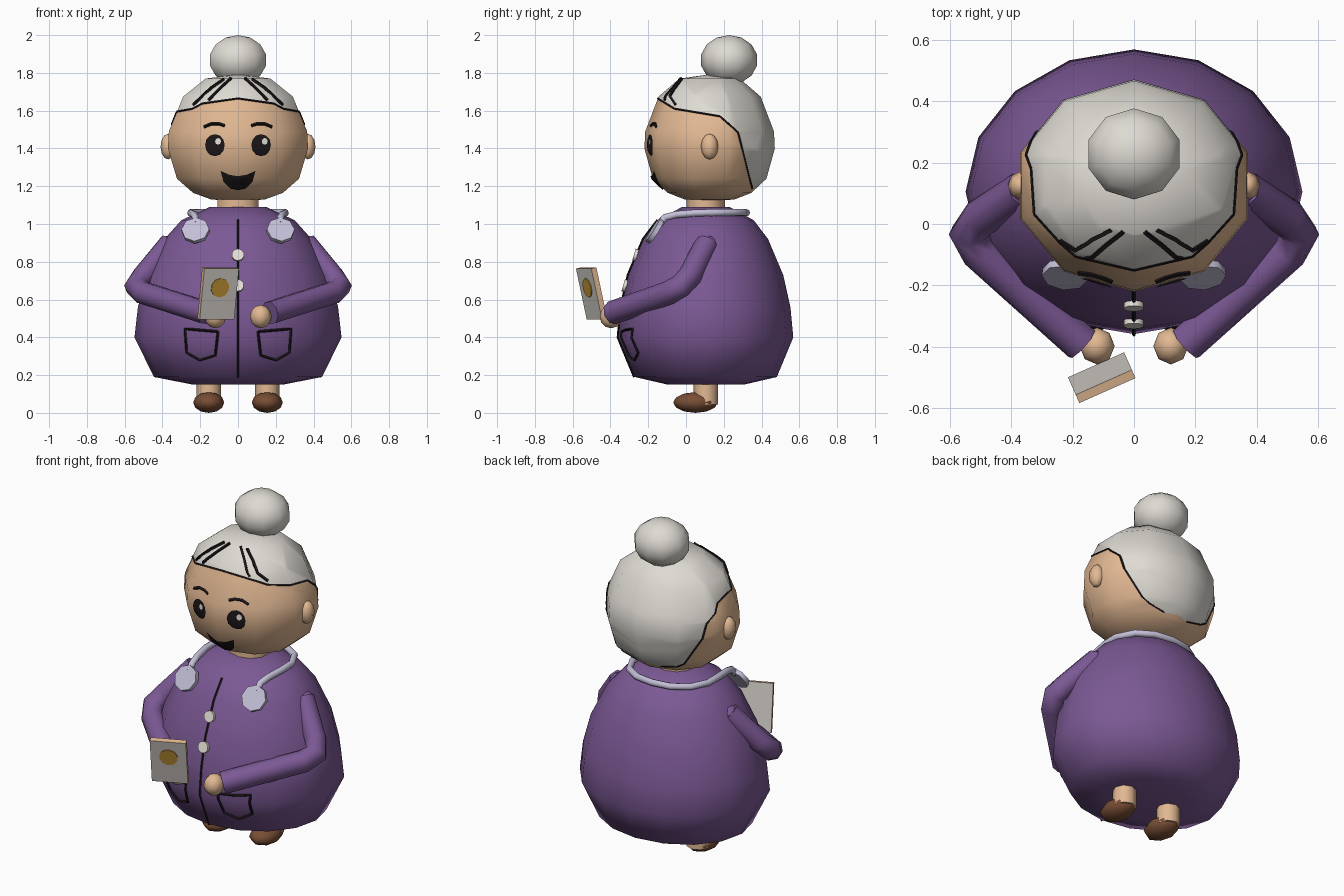
import bpy, bmesh, math
from mathutils import Vector, Matrix
from mathutils.bvhtree import BVHTree

cube = bpy.data.objects.get("Cube")
if cube:
    bpy.data.objects.remove(cube)


def material(name, *rgb):
    m = bpy.data.materials.new(name)
    m.use_nodes = True
    m.diffuse_color = (*rgb, 1)
    bsdf = next(n for n in m.node_tree.nodes if n.type == 'BSDF_PRINCIPLED')
    bsdf.inputs["Base Color"].default_value = (*rgb, 1)
    bsdf.inputs["Roughness"].default_value = 0.8
    return m


PURPLE = material("purple cloth", .20, .10, .30)
SKIN = material("skin", .76, .48, .29)
HAIR = material("silver hair", .73, .70, .65)
SHOE = material("brown leather", .19, .075, .035)
LAVENDER = material("lavender grey", .55, .52, .68)
COVER = material("book grey", .60, .57, .53)
GOLD = material("gold", .51, .28, .035)
DARK = material("near black", .012, .008, .009)
CREAM = material("cream", .78, .74, .68)
parts = []


def finish(name, bm, *mats):
    mesh = bpy.data.meshes.new(name)
    bmesh.ops.recalc_face_normals(bm, faces=bm.faces)
    bm.to_mesh(mesh)
    for m in mats:
        mesh.materials.append(m)
    ob = bpy.data.objects.new(name, mesh)
    bpy.context.collection.objects.link(ob)
    parts.append(ob)
    return ob


def lathe(profile, n, cy, ratio):
    """Elliptical turned solid from (radius, z) pairs."""
    bm = bmesh.new()
    rings = []
    for r, z in profile:
        angles = [2 * math.pi * i / n for i in range(n)]
        rings.append([bm.verts.new((r * math.sin(a), cy + r * ratio * math.cos(a), z)) for a in angles])
    for lo, hi in zip(rings, rings[1:]):
        for i in range(n):
            j = (i + 1) % n
            bm.faces.new((lo[i], lo[j], hi[j], hi[i]))
    bmesh.ops.remove_doubles(bm, verts=bm.verts, dist=1e-5)
    bmesh.ops.holes_fill(bm, edges=[e for e in bm.edges if e.is_boundary], sides=0)
    bmesh.ops.recalc_face_normals(bm, faces=bm.faces)
    return bm


def ball(name, loc, size, mat, segs=8, rings=6):
    bm = bmesh.new()
    bmesh.ops.create_uvsphere(bm, u_segments=segs, v_segments=rings, radius=1,
                              matrix=Matrix.Translation(loc) @ Matrix.Diagonal((*size, 1)))
    return finish(name, bm, mat)


def disc(name, loc, normal, r, depth, mat, n=10):
    rot = Vector(normal).to_track_quat('Z', 'Y').to_matrix().to_4x4()
    bm = bmesh.new()
    bmesh.ops.create_cone(bm, cap_ends=True, segments=n, radius1=r, radius2=r, depth=depth,
                          matrix=Matrix.Translation(loc) @ rot)
    return finish(name, bm, mat)


def tube(name, paths, r, mat, res=0):
    curve = bpy.data.curves.new(name, 'CURVE')
    curve.dimensions = '3D'
    curve.bevel_depth, curve.bevel_resolution, curve.use_fill_caps = r, res, True
    for path in paths:
        sp = curve.splines.new('POLY')
        sp.points.add(len(path) - 1)
        for p, co in zip(sp.points, path):
            p.co = (*co, 1)
    curve.materials.append(mat)
    ob = bpy.data.objects.new(name, curve)
    bpy.context.collection.objects.link(ob)
    bpy.ops.object.select_all(action='DESELECT')
    ob.select_set(True)
    bpy.context.view_layer.objects.active = ob
    bpy.ops.object.convert(target='MESH')
    parts.append(bpy.context.view_layer.objects.active)


def project(tree, x, z, lift):
    hit, normal, *_ = tree.ray_cast(Vector((x, -3, z)), Vector((0, 1, 0)))
    if hit is None:
        return None
    return hit + normal * lift


def stroke(name, tree, lines, r):
    """Drawn lines laid on the front of a surface."""
    paths = []
    for line in lines:
        pts = []
        for (x0, z0), (x1, z1) in zip(line, line[1:]):
            pts += [project(tree, x0 + (x1 - x0) * t / 8, z0 + (z1 - z0) * t / 8, .003) for t in range(9)]
        paths.append([p for i, p in enumerate(pts) if p and (i == 0 or p != pts[i - 1])])
    tube(name, paths, r, DARK)


def decal(name, tree, cx, cz, outline, mat, lift):
    """Filled patch laid on the front of a surface."""
    bm = bmesh.new()
    n = len(outline)
    rings = [[bm.verts.new(project(tree, cx + x * s, cz + z * s, lift)) for x, z in outline]
             for s in (1, .7, .35)]
    for a, b in zip(rings, rings[1:]):
        for i in range(n):
            bm.faces.new((a[i], a[(i + 1) % n], b[(i + 1) % n], b[i]))
    mid = bm.verts.new(project(tree, cx, cz, lift))
    for i in range(n):
        bm.faces.new((rings[-1][i], rings[-1][(i + 1) % n], mid))
    finish(name, bm, mat)


def oval(rx, rz, n=12):
    return [(rx * math.cos(2 * math.pi * i / n), rz * math.sin(2 * math.pi * i / n)) for i in range(n)]


def both(line):
    return [line, [(-x, *rest) for x, *rest in line]]


# Gown
bm = lathe([(.24, .15), (.445, .19), (.548, .40), (.53, .56), (.485, .73), (.39, .92), (.30, 1.02), (.15, 1.09)],
           16, .105, .845)
gown_tree = BVHTree.FromBMesh(bm)
finish("gown", bm, PURPLE)
finish("neck", lathe([(.115, 1.06), (.115, 1.17)], 10, .105, .88), SKIN)

# Head, cut along the hairline given as (y, z)
bm = lathe([(0, 1.12), (.15, 1.13), (.25, 1.165), (.34, 1.24), (.39, 1.40), (.385, 1.49), (.305, 1.675),
            (.18, 1.77), (0, 1.792)], 10, .125, .885)
head_tree = BVHTree.FromBMesh(bm)
hairline = [(-.15, 1.665), (-.06, 1.61), (.18, 1.57), (.275, 1.485), (.355, 1.17)]
nape = 1.19
cuts = [((0, a[0], a[1]), (0, a[1] - b[1], b[0] - a[0])) for a, b in zip(hairline, hairline[1:])]
for co, no in cuts + [((0, 0, nape), (0, 0, 1))]:
    bmesh.ops.bisect_plane(bm, geom=bm.verts[:] + bm.edges[:] + bm.faces[:], plane_co=co, plane_no=no)


def line_height(y):
    for (y0, z0), (y1, z1) in zip(hairline, hairline[1:]):
        if y <= y1:
            return z0 + (z1 - z0) * (y - y0) / (y1 - y0)
    return 0


for f in bm.faces:
    c = f.calc_center_median()
    f.material_index = int(c.z > nape and c.z > line_height(c.y))
edges = [e for e in bm.edges if len({f.material_index for f in e.link_faces}) > 1]
border = [[v.co.copy() for v in e.verts] for e in edges if min(v.co.z for v in e.verts) > nape - .01
          and max(v.co.z for v in e.verts) > nape + .02]
finish("head", bm, SKIN, HAIR)
tube("hairline", border, .006, DARK)
ball("hair_bun", (0, .228, 1.868), (.16, .152, .132), HAIR, 10, 7)
stroke("hair_strands", head_tree, both([(.235, 1.63), (.14, 1.72), (.075, 1.765)])
       + both([(.155, 1.655), (.09, 1.72), (.035, 1.77)]), .009)

# Face
mouth = [(-.09, .05), (-.045, .03), (0, .022), (.045, .03), (.09, .05), (.075, -.005), (.04, -.04),
         (0, -.048), (-.04, -.04), (-.075, -.005)]
decal("mouth", head_tree, 0, 1.233, mouth, DARK, .008)
stroke("eyebrows", head_tree, both([(.18, 1.513), (.14, 1.53), (.10, 1.53), (.07, 1.52)]), .009)
for side, s in (("left", 1), ("right", -1)):
    decal(side + "_eye", head_tree, s * .12, 1.418, oval(.052, .057), DARK, .008)
    decal(side + "_eye_glint", head_tree, s * .12 + .018, 1.437, oval(.016, .018, 8), CREAM, .013)

# Gown details
stroke("front_seam", gown_tree, [[(0, 1.02), (0, .92), (0, .73), (0, .56), (0, .4), (0, .19)]], .006)
stroke("pockets", gown_tree, both([(.105, .43), (.28, .445), (.27, .32), (.20, .28), (.12, .305), (.105, .43)]), .007)
for name, z in (("upper_button", .833), ("lower_button", .672)):
    disc(name, project(gown_tree, 0, z, .006), (0, -1, .3), .033, .018, CREAM)

# Limbs and ears
for side, s in (("left", 1), ("right", -1)):
    arm = [(.36, .11, .895), (.50, .02, .725), (.54, -.03, .67), (.50, -.095, .635), (.17, -.39, .53)]
    tube(side + "_arm", [[(s * x, y, z) for x, y, z in arm]], .063, PURPLE, 2)
    ball(side + "_shoulder", (s * .36, .11, .895), (.06, .06, .045), PURPLE)
    ball(side + "_hand", (s * .12, -.397, .51), (.057, .06, .062), SKIN)
    ball(side + "_ear", (s * .37, .125, 1.41), (.04, .046, .068), SKIN)
    disc(side + "_leg", (s * .155, .105, .13), (0, 0, 1), .065, .17, SKIN, 8)
    ball(side + "_shoe", (s * .155, .05, .055), (.082, .118, .055), SHOE)
    disc(side + "_collar_disc", (s * .225, -.165, .965), (s * .1, -.85, .53), .074, .026, LAVENDER, 8)

# Tube draped round the neck
drape = [(.225, -.14, 1.0), (.225, -.11, 1.035), (.235, -.05, 1.05), (.25, .05, 1.058), (.25, .15, 1.06),
         (.20, .25, 1.06), (.11, .305, 1.06)]
tube("neck_tube", [drape + [(0, .32, 1.06)] + [(-x, y, z) for x, y, z in reversed(drape)]], .019, LAVENDER, 2)

# Book: tan page edges, grey covers, gold emblem
pose = Matrix.Translation((-.105, -.50, .632)) @ Matrix.Rotation(math.radians(24), 4, 'Z') \
    @ Matrix.Rotation(math.radians(13), 4, 'X')
bm = bmesh.new()
bmesh.ops.create_cube(bm, size=1, matrix=Matrix.Diagonal((.20, .03, .277, 1)))
for f in bm.faces:
    f.material_index = int(abs(f.normal.y) > .5)
bm.transform(pose)
finish("book", bm, SKIN, COVER)
disc("book_emblem", pose @ Vector((0, -.017, .035)), pose.to_3x3() @ Vector((0, -1, 0)), .052, .006, GOLD)

# Smooth shading with sharp rims
bpy.ops.object.select_all(action='DESELECT')
for ob in parts:
    ob.select_set(True)
bpy.context.view_layer.objects.active = parts[0]
bpy.ops.object.shade_smooth_by_angle(angle=math.radians(60))
